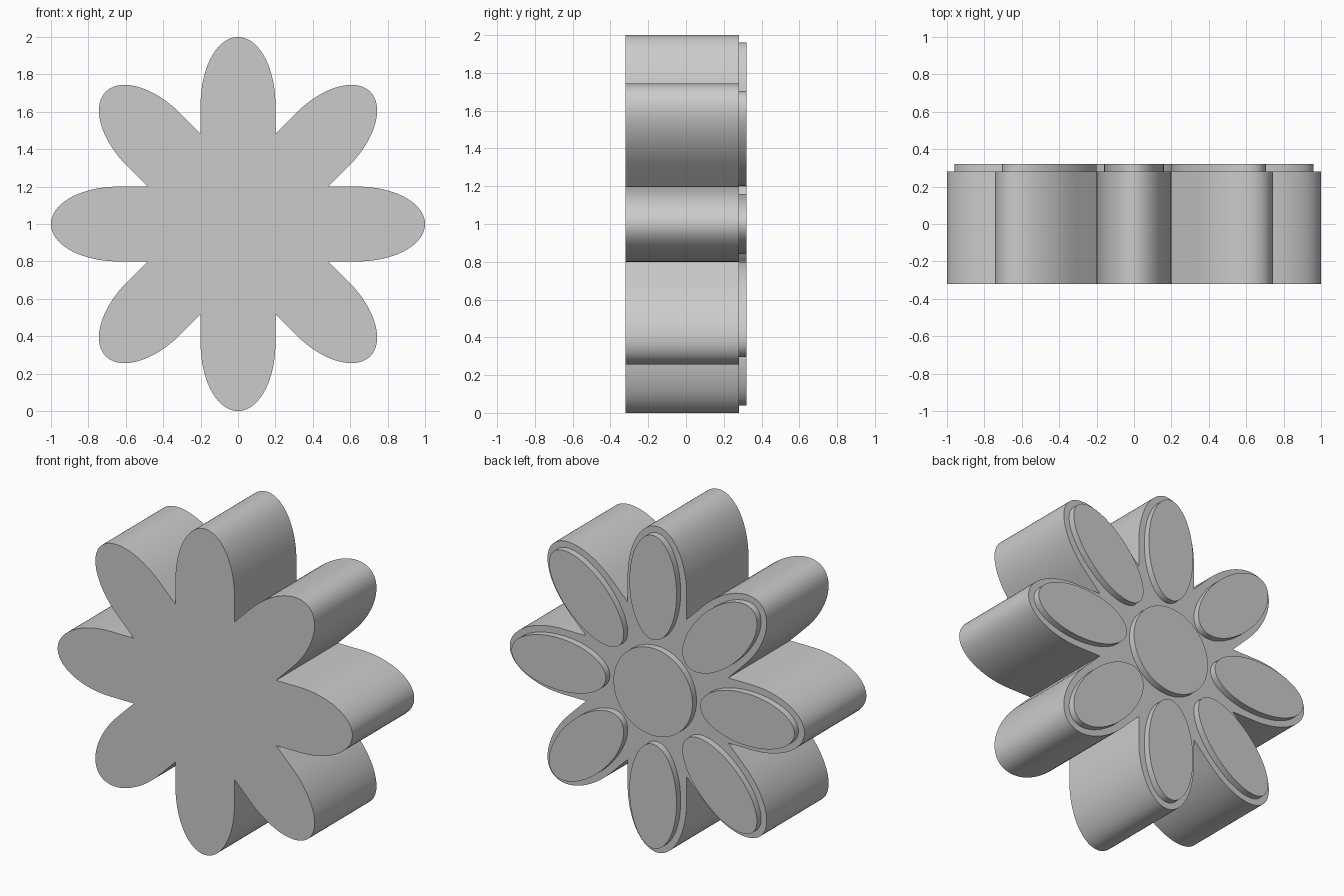
import bpy, bmesh
from math import sin, cos, pi, tan, radians

cube = bpy.data.objects.get("Cube")
if cube:
    bpy.data.objects.remove(cube, do_unlink=True)

PETALS = 8
CENTRE_Z = 1.0
FRONT, BACK, PAD_BACK = -0.32, 0.28, 0.32
PETAL_MID, PETAL_LEN, PETAL_HALF = 0.64, 0.36, 0.20
MARGIN = 0.04

grey = bpy.data.materials.new("light_grey")
grey.use_nodes = True
colour = (0.6, 0.6, 0.6, 1)
grey.diffuse_color = colour
grey.node_tree.nodes["Principled BSDF"].inputs["Base Color"].default_value = colour


def arc(mid, a, b, start, end, steps):
    """Points of an elliptical arc centred at distance mid along the petal axis."""
    angles = [start + (end - start) * i / steps for i in range(steps + 1)]
    return [(mid + a * cos(t), b * sin(t)) for t in angles]


def turn(points, angle):
    c, s = cos(angle), sin(angle)
    return [(u * c - v * s, u * s + v * c) for u, v in points]


def slab(name, outline, y0, y1):
    """Extrude an outline in the xz plane from y0 to y1."""
    bm = bmesh.new()
    face = bm.faces.new([bm.verts.new((u, y0, CENTRE_Z + v)) for u, v in outline])
    out = bmesh.ops.extrude_face_region(bm, geom=[face], use_keep_orig=True)
    verts = [g for g in out["geom"] if isinstance(g, bmesh.types.BMVert)]
    bmesh.ops.translate(bm, verts=verts, vec=(0, y1 - y0, 0))
    bmesh.ops.recalc_face_normals(bm, faces=bm.faces)
    mesh = bpy.data.meshes.new(name)
    bm.to_mesh(mesh)
    bm.free()
    mesh.materials.append(grey)
    obj = bpy.data.objects.new(name, mesh)
    bpy.context.collection.objects.link(obj)
    bpy.ops.object.select_all(action='DESELECT')
    obj.select_set(True)
    bpy.context.view_layer.objects.active = obj
    bpy.ops.object.shade_smooth_by_angle(angle=radians(30))
    return obj


# Flower body: straight-sided petals with rounded tips, meeting in sharp notches
notch = (PETAL_HALF / tan(pi / PETALS), -PETAL_HALF)
petal = [notch] + arc(PETAL_MID, PETAL_LEN, PETAL_HALF, -pi / 2, pi / 2, 40)
outline = []
for i in range(PETALS):
    outline += turn(petal, i * 2 * pi / PETALS)
slab("flower_body", outline, FRONT, BACK)

# Raised oval pad on the back of each petal
oval = arc(PETAL_MID, PETAL_LEN - MARGIN, PETAL_HALF - MARGIN, 0, 2 * pi, 72)[:-1]
for i in range(PETALS):
    slab(f"petal_pad_{i + 1}", turn(oval, i * 2 * pi / PETALS), BACK, PAD_BACK)

# Raised round centre
slab("centre_disc", arc(0, 0.268, 0.268, 0, 2 * pi, 72)[:-1], BACK, PAD_BACK)
